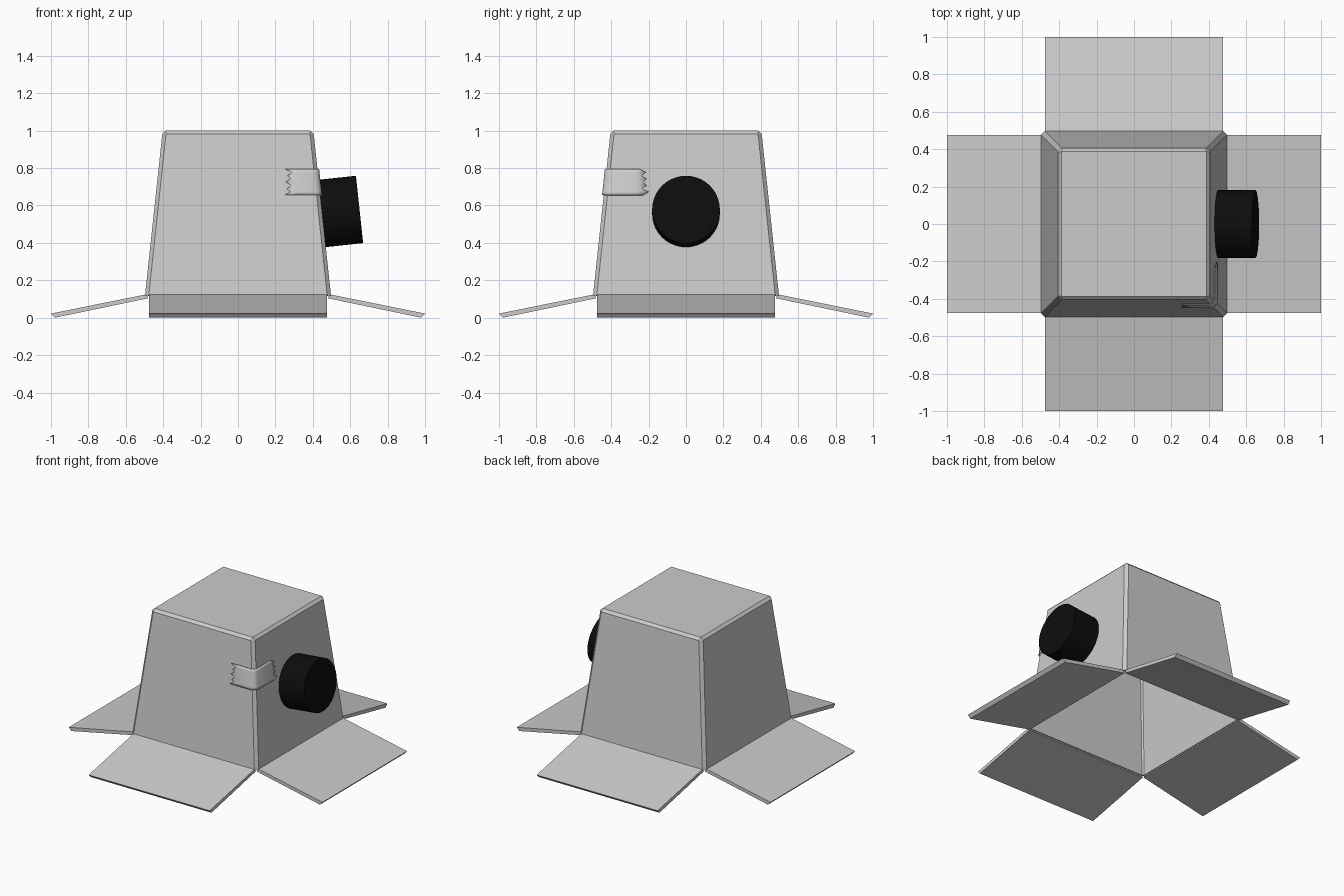
import bpy, bmesh, math

if "Cube" in bpy.data.objects:
    bpy.data.objects.remove(bpy.data.objects["Cube"])


def material(name, color):
    m = bpy.data.materials.new(name)
    m.use_nodes = True
    m.diffuse_color = (*color, 1)
    m.node_tree.nodes["Principled BSDF"].inputs["Base Color"].default_value = (*color, 1)
    return m


grey = material("box grey", (0.6, 0.6, 0.6))
tape_grey = material("tape grey", (0.63, 0.63, 0.63))
black = material("lens black", (0.004, 0.004, 0.004))


def add_object(name, bm, mat):
    bmesh.ops.recalc_face_normals(bm, faces=bm.faces)
    mesh = bpy.data.meshes.new(name)
    bm.to_mesh(mesh)
    bm.free()
    ob = bpy.data.objects.new(name, mesh)
    bpy.context.collection.objects.link(ob)
    mesh.materials.append(mat)
    return ob


def solidify(ob, thickness, offset):
    mod = ob.modifiers.new("thickness", "SOLIDIFY")
    mod.thickness = thickness
    mod.offset = offset
    mod.use_even_offset = True


BOTTOM, SHOULDER, CHAMFER = 0.12, 0.982, 0.02


def half_width(z):
    """Half width of the tapering box at a height."""
    return 0.497 - 0.092 * (z - BOTTOM) / (SHOULDER - BOTTOM)


# Box: tapered hull with chamfered corners, open underneath
bm = bmesh.new()
for sx in (-1, 1):
    for sy in (-1, 1):
        for z in (BOTTOM, SHOULDER):
            w = half_width(z)
            bm.verts.new((sx * w, sy * (w - CHAMFER), z))
            bm.verts.new((sx * (w - CHAMFER), sy * w, z))
        bm.verts.new((sx * 0.387, sy * 0.387, 1))
bmesh.ops.convex_hull(bm, input=bm.verts)
bmesh.ops.dissolve_limit(bm, angle_limit=0.02, verts=bm.verts, edges=bm.edges)
bm.normal_update()
floor = [f for f in bm.faces if f.normal.z < -0.9]
bmesh.ops.delete(bm, geom=floor, context="FACES_ONLY")
box = add_object("box", bm, grey)
solidify(box, 0.018, -1)

# Four flaps folded outwards
profile = [(0.49, 0.125), (1.0, 0.022), (0.98, 0.0), (0.48, 0.104)]
for i, side in enumerate(("left", "back", "right", "front")):
    bm = bmesh.new()
    face = bm.faces.new([bm.verts.new((x, -0.477, z)) for x, z in profile])
    ext = bmesh.ops.extrude_face_region(bm, geom=[face])["geom"]
    bmesh.ops.translate(bm, vec=(0, 0.954, 0),
                        verts=[v for v in ext if isinstance(v, bmesh.types.BMVert)])
    flap = add_object(side + "_flap", bm, grey)
    flap.rotation_euler.z = i * math.pi / 2

# Lens barrel standing square to the sloping left wall
tilt = math.atan(0.092 / (SHOULDER - BOTTOM))
depth = 0.205
bpy.ops.mesh.primitive_cylinder_add(
    vertices=40, radius=0.181, depth=depth,
    location=(0.446 + depth / 2 * math.cos(tilt), 0, 0.557 + depth / 2 * math.sin(tilt)),
    rotation=(0, math.pi / 2 - tilt, 0))
lens = bpy.context.object
lens.name = "lens_barrel"
lens.data.materials.append(black)
bpy.ops.object.shade_smooth_by_angle(angle=math.radians(30))

# Torn tape wrapped round the front left corner
front_tear = [0, 0.03, 0.012, 0.035, 0.005, 0.03, 0.015, 0.04, 0]
left_tear = [0.03, 0, 0.035, 0.01, 0.03, 0.012, 0.04, 0.015, 0.05]
bm = bmesh.new()
grid = []
for r, (a, b) in enumerate(zip(front_tear, left_tear)):
    low, high = 0.655, 0.795
    z = low + (high - low) * r / (len(front_tear) - 1)
    h, gap = half_width(z), 0.003
    points = [(0.25 + a, -h - gap), (0.31, -h - gap), (h - 0.025, -h - gap),
              (h - 0.006, -h + 0.006), (h + gap, -h + 0.025),
              (h + gap, -0.27), (h + gap, -0.2 - b)]
    grid.append([bm.verts.new((x, y, z - 0.015 * max(0, x - 0.4))) for x, y in points])
for lower, upper in zip(grid, grid[1:]):
    for c in range(len(lower) - 1):
        bm.faces.new((lower[c], lower[c + 1], upper[c + 1], upper[c]))
tape = add_object("tape", bm, tape_grey)
for p in tape.data.polygons:
    p.use_smooth = True
solidify(tape, 0.006, 1)
